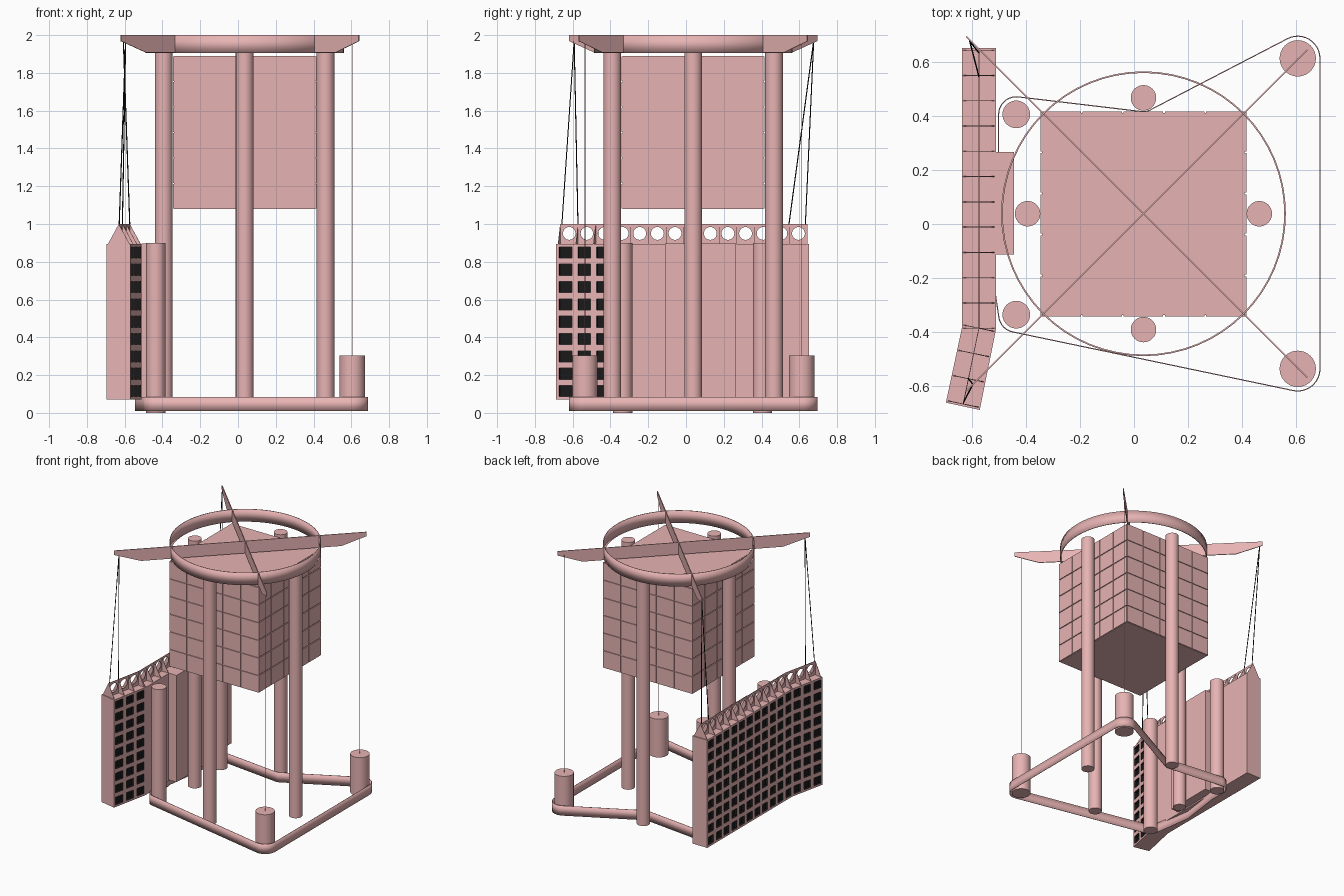
import bpy, bmesh
from math import cos, sin, radians, pi
from mathutils import Vector, Matrix

if "Cube" in bpy.data.objects:
    bpy.data.objects.remove(bpy.data.objects["Cube"])

def material(name, rgb):
    m = bpy.data.materials.new(name)
    m.diffuse_color = (*rgb, 1)
    m.use_nodes = True
    m.node_tree.nodes["Principled BSDF"].inputs["Base Color"].default_value = m.diffuse_color
    return m

PINK = material("pink_concrete", (0.80, 0.45, 0.45))
DARK = material("dark_opening", (0.01, 0.01, 0.01))
CX, CY = 0.035, 0.038          # tower axis

def finish(name, bm, mats=(PINK,), smooth=False):
    me = bpy.data.meshes.new(name)
    bm.to_mesh(me)
    bm.free()
    for m in mats:
        me.materials.append(m)
    ob = bpy.data.objects.new(name, me)
    bpy.context.collection.objects.link(ob)
    if smooth:
        bpy.context.view_layer.objects.active = ob
        ob.select_set(True)
        bpy.ops.object.shade_smooth_by_angle(angle=radians(35))
        ob.select_set(False)
    return ob

def rod(name, a, b, r, n=40, mat=PINK):
    a, b = Vector(a), Vector(b)
    d = b - a
    M = Matrix.Translation((a + b) / 2) @ d.to_track_quat('Z', 'Y').to_matrix().to_4x4()
    bm = bmesh.new()
    bmesh.ops.create_cone(bm, cap_ends=True, segments=n, radius1=r, radius2=r,
                          depth=d.length, matrix=M)
    return finish(name, bm, (mat,), smooth=True)

def add_box(bm, lo, hi):
    lo, hi = Vector(lo), Vector(hi)
    M = Matrix.Translation((lo + hi) / 2) @ Matrix.Diagonal((*(hi - lo), 1))
    bmesh.ops.create_cube(bm, size=1, matrix=M)

def add_prism(bm, pts, offset):
    f = bm.faces.new([bm.verts.new(Vector(p) - Vector(offset) / 2) for p in pts])
    ext = bmesh.ops.extrude_face_region(bm, geom=[f], use_keep_orig=True)
    vs = [g for g in ext['geom'] if isinstance(g, bmesh.types.BMVert)]
    bmesh.ops.translate(bm, verts=vs, vec=offset)
    bmesh.ops.recalc_face_normals(bm, faces=bm.faces)

def band(name, pts, z0, z1, t, offset=0):
    """Closed thin wall following a plan outline."""
    bm = bmesh.new()
    lo = [bm.verts.new((x, y, z0)) for x, y in pts]
    hi = [bm.verts.new((x, y, z1)) for x, y in pts]
    for i in range(len(pts)):
        j = (i + 1) % len(pts)
        bm.faces.new((lo[i], lo[j], hi[j], hi[i]))
    ob = finish(name, bm, smooth=True)
    s = ob.modifiers.new("thickness", 'SOLIDIFY')
    s.thickness, s.offset = t, offset
    return ob

def arc(x, y, r, a0, a1, n=12):
    return [(x + r * cos(radians(a0 + (a1 - a0) * i / n)),
             y + r * sin(radians(a0 + (a1 - a0) * i / n))) for i in range(n + 1)]

# Tall columns
for i in range(4):
    x, y = CX + 0.428 * cos(i * pi / 2), CY + 0.428 * sin(i * pi / 2)
    rod(f"tall_column_{i}", (x, y, 0.01), (x, y, 1.905), 0.047)

# Short columns, counterweights and their cables
for i, (ys, yw) in enumerate(((-0.335, -0.535), (0.405, 0.612))):
    rod(f"short_column_{i}", (-0.435, ys, 0), (-0.435, ys, 0.9), 0.051)
    rod(f"counterweight_{i}", (0.605, yw, 0.01), (0.605, yw, 0.303), 0.067)
    rod(f"weight_cable_{i}", (0.605, yw, 0.3), (0.605, yw, 1.97), 0.0018, 6)

# Top ring
band("top_ring", arc(CX, CY, 0.526, 0, 354.375, 63), 1.905, 2.0, 0.006, -1)

# Crossed roof beams with tapered ends
for i, s in enumerate((1, -1)):
    prof = [(-0.655, 2), (-0.655, 1.968), (-0.52, 1.907), (0.48, 1.907), (0.605, 1.968), (0.605, 2)]
    bm = bmesh.new()
    add_prism(bm, [(CX + t, CY + s * t, z) for t, z in prof], (0.004, -s * 0.004, 0))
    finish(f"roof_beam_{i}", bm)

# Hanging volume: core with tiled cladding
X0, X1, Y0, Y1, Z0, Z1 = -0.345, 0.415, -0.342, 0.416, 1.08, 1.89
bm = bmesh.new()
e, g = 0.006, 0.003
add_box(bm, (X0 + e, Y0 + e, Z0), (X1 - e, Y1 - e, Z1))
NC, NR = 5, 6
for c in range(NC):
    for r in range(NR):
        za, zb = (Z0 + (Z1 - Z0) * (r + k) / NR for k in (0, 1))
        xa, xb = (X0 + (X1 - X0) * (c + k) / NC for k in (0, 1))
        ya, yb = (Y0 + (Y1 - Y0) * (c + k) / NC for k in (0, 1))
        for y in (Y0, Y1 - e):
            add_box(bm, (xa + g, y, za + g), (xb - g, y + e, zb - g))
        for x in (X0, X1 - e):
            add_box(bm, (x, ya + g, za + g), (x + e, yb - g, zb - g))
finish("hanging_box", bm)

# Belt wrapped round weights and columns near the ground
belt = (arc(0.605, -0.535, 0.082, -102, 0) + arc(0.605, 0.612, 0.082, 0, 118)
        + arc(CX, CY + 0.428, 0.051, -62, -98, 5) + arc(-0.435, 0.405, 0.065, 82, 180)
        + [(-0.5, 0.27), (-0.543, -0.05)] + arc(-0.435, -0.335, 0.065, 188, 258))
band("ground_belt", belt, 0.01, 0.085, 0.004)

# Bent slab building with recessed windows
SZ0, SZ1 = 0.07, 0.895
plan = [(-0.57, -0.687), (-0.51, -0.39), (-0.51, 0.65),
        (-0.635, 0.65), (-0.635, -0.38), (-0.695, -0.66)]
bays = [3, 0, 0, 11, 3, 0]
bm = bmesh.new()
openings = []
for i, n in enumerate(bays):
    p, q = Vector((*plan[i], 0)), Vector((*plan[(i + 1) % 6], 0))
    cols, rows = (n, 9) if n else (1, 1)
    for c in range(cols):
        for r in range(rows):
            a, b = p.lerp(q, c / cols), p.lerp(q, (c + 1) / cols)
            za, zb = (SZ0 + (SZ1 - SZ0) * (r + k) / rows for k in (0, 1))
            f = bm.faces.new([bm.verts.new((v.x, v.y, z)) for v, z in
                              ((a, za), (b, za), (b, zb), (a, zb))])
            if n:
                openings.append(f)
bm.faces.new([bm.verts.new((x, y, SZ1)) for x, y in plan])
bm.faces.new([bm.verts.new((x, y, SZ0)) for x, y in reversed(plan)])
bm.normal_update()
bmesh.ops.inset_individual(bm, faces=openings, thickness=0.023, depth=0)
side = bmesh.ops.inset_individual(bm, faces=openings, thickness=0.0001, depth=-0.02)
for f in openings + side['faces']:
    f.material_index = 1
bmesh.ops.remove_doubles(bm, verts=bm.verts, dist=0.00005)
finish("slab_building", bm, (PINK, DARK))

# Service block on the inner side of the slab
bm = bmesh.new()
add_box(bm, (-0.512, -0.112, 0.08), (-0.443, 0.266, 0.898))
finish("service_block", bm)

# Roof truss: spine plate with round holes, and triangular ribs
def truss(name, a, b, bays):
    a, b = Vector((*a, SZ1)), Vector((*b, SZ1))
    d = (b - a).normalized()
    L, up = (b - a).length, Vector((0, 0, 1))
    across = d.cross(up)
    cu = bpy.data.curves.new(name, 'CURVE')
    cu.dimensions, cu.fill_mode, cu.extrude = '2D', 'BOTH', 0.0015
    loops = [[(0, 0), (L, 0), (L, 0.105), (0, 0.105)]]
    loops += [arc(L * (k + 0.5) / bays, 0.055, 0.034, 0, 345, 23) for k in range(bays)]
    for loop in loops:
        sp = cu.splines.new('POLY')
        sp.points.add(len(loop) - 1)
        for pt, (x, y) in zip(sp.points, loop):
            pt.co = (x, y, 0, 1)
        sp.use_cyclic_u = True
    tmp = bpy.data.objects.new(name, cu)
    bpy.context.collection.objects.link(tmp)
    me = bpy.data.meshes.new_from_object(
        tmp.evaluated_get(bpy.context.evaluated_depsgraph_get()))
    bpy.data.objects.remove(tmp)
    M = Matrix((d, up, across)).transposed().to_4x4()
    me.transform(Matrix.Translation(a) @ M)
    bm = bmesh.new()
    bm.from_mesh(me)
    for k in range(bays + 1):
        c = a + d * (L * k / bays)
        add_prism(bm, [c - across * 0.058, c + across * 0.058, c + up * 0.105], d * 0.003)
    finish(name, bm)

truss("roof_truss_straight", (-0.573, 0.642), (-0.573, -0.385), 11)
truss("roof_truss_bent", (-0.573, -0.385), (-0.631, -0.665), 3)

# Suspension cables from beam tips to the truss
for i, (tip, ends) in enumerate((((-0.607, 0.676), ((-0.573, 0.632), (-0.573, 0.545))),
                                 ((-0.595, -0.592), ((-0.629, -0.657), (-0.612, -0.572))))):
    for j, end in enumerate(ends):
        rod(f"suspension_cable_{i}_{j}", (*tip, 1.97), (*end, 0.998), 0.003, 6, DARK)
